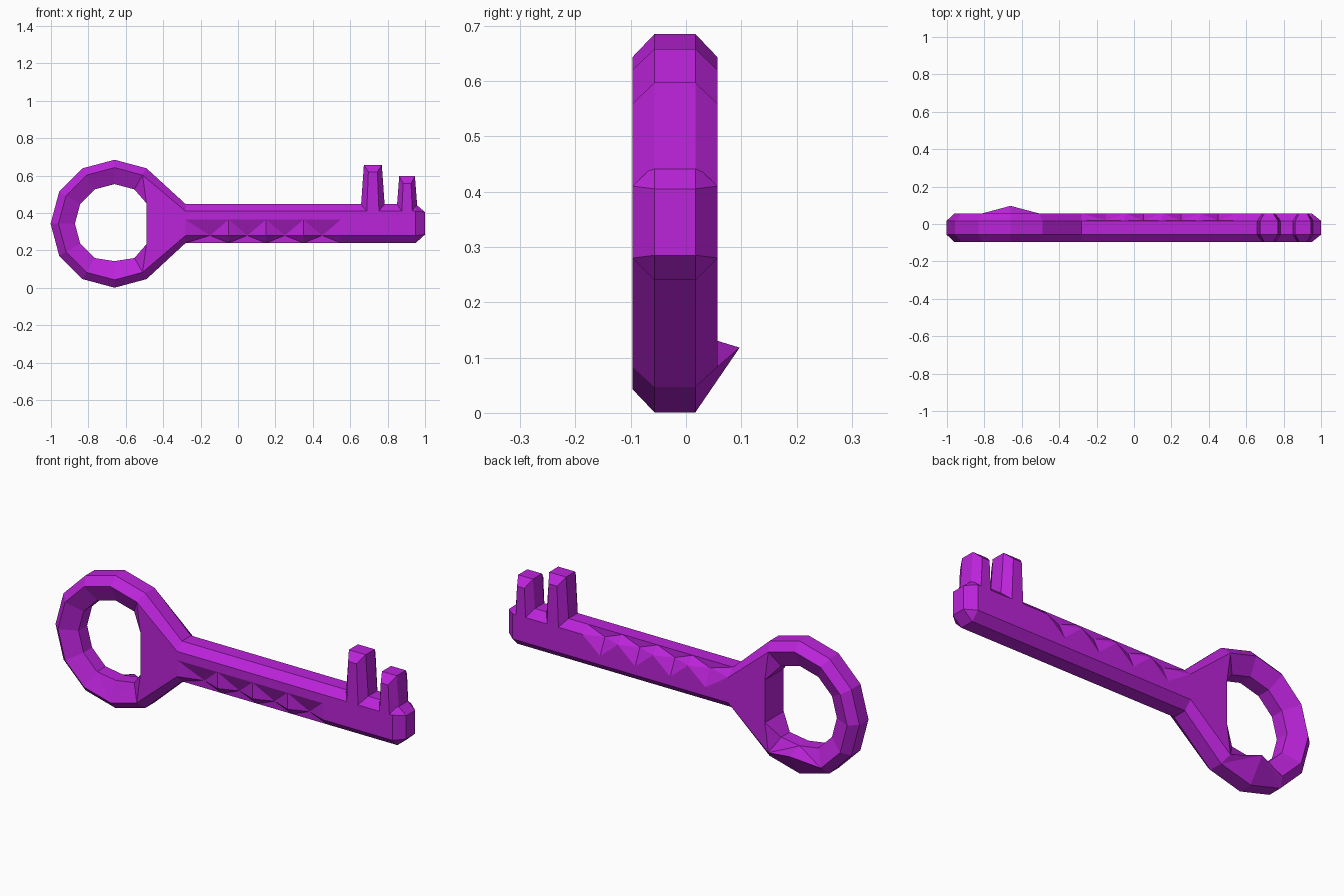
import bpy, bmesh, math

if "Cube" in bpy.data.objects:
    bpy.data.objects.remove(bpy.data.objects["Cube"])

YC = -0.02              # depth centre of the key body
HY, CY = 0.077, 0.037   # half depth, half depth of the flat outer band
CX, CZ = -0.66, 0.343   # ring centre

purple = bpy.data.materials.new("purple")
purple.diffuse_color = (0.50, 0.017, 0.70, 1)
purple.use_nodes = True
purple.node_tree.nodes["Principled BSDF"].inputs["Base Color"].default_value = purple.diffuse_color


def finish(bm, name):
    bmesh.ops.remove_doubles(bm, verts=bm.verts, dist=0.0005)
    bmesh.ops.recalc_face_normals(bm, faces=bm.faces)
    me = bpy.data.meshes.new(name)
    bm.to_mesh(me)
    bm.free()
    me.materials.append(purple)
    ob = bpy.data.objects.new(name, me)
    bpy.context.collection.objects.link(ob)


def loft(bm, loops):
    """Join successive closed loops, split into triangles."""
    n = len(loops[0])
    for k, (a, b) in enumerate(zip(loops, loops[1:])):
        for i in range(n):
            j = (i + 1) % n
            if k % 2:
                bm.faces.new((a[i], a[j], b[j]))
                bm.faces.new((a[i], b[j], b[i]))
            else:
                bm.faces.new((a[i], a[j], b[i]))
                bm.faces.new((a[j], b[j], b[i]))


bm = bmesh.new()


def vert(x, y, z):
    return bm.verts.new((x, YC + y, z))


def polar(r, y, a):
    return vert(CX + r * math.cos(a), y, CZ + r * math.sin(a))


# ring: six-sided section swept from 60 to 300 degrees
ring = []
for k in range(9):
    a = math.radians(60 + 30 * k)
    hole = 0.212 if k != 7 else 0.2
    back_r, back_y = (0.225, 0.117) if k == 7 else (0.30, HY)   # bump low on the back
    ring.append([polar(0.342, -CY, a), polar(0.30, -HY, a), polar(hole, -0.035, a),
                 polar(hole, 0.035, a), polar(back_r, back_y, a), polar(0.342, CY, a)])
loft(bm, ring)

# shaft: ten-sided section, with scoops along the lower front and upper back
xs = [-0.28, -0.15] + [-0.05 + 0.1 * k for k in range(7)] + [0.65, 0.95, 1.0]
shaft = []
for k, x in enumerate(xs):
    scoop = HY - 0.038 if k % 2 and k < 9 else HY
    pts = [(-CY, .448), (-HY, .41), (-HY, .365), (-scoop, .28), (-CY, .24),
           (CY, .24), (HY, .28), (HY, .325), (scoop, .41), (CY, .448)]
    if x == 1.0:   # chamfered tip
        pts = [(max(-CY, min(CY, y)), max(.285, min(.405, z))) for y, z in pts]
    shaft.append([vert(x, y, z) for y, z in pts])
# triangulate symmetrically so every second column makes a pyramid
for k, (a, b) in enumerate(zip(shaft, shaft[1:])):
    for i in range(10):
        j = (i + 1) % 10
        flip = (k % 2 == 0) if i in (2, 6) else (k % 2 == 1)
        if i == 7:
            flip = k % 2 == 1
        if i == 2:
            flip = k % 2 == 0
        if flip:
            bm.faces.new((a[i], a[j], b[j]))
            bm.faces.new((a[i], b[j], b[i]))
        else:
            bm.faces.new((a[i], a[j], b[i]))
            bm.faces.new((a[j], b[j], b[i]))
bm.faces.new(shaft[-1])

# web joining ring and shaft, with the flat end of the hole
top, low, root = ring[0], ring[8], shaft[0]
wall = {(s, u): vert(-0.49, s * HY, CZ + u * 0.11) for s in (-1, 1) for u in (-1, 1)}
for s, (ridge, hole) in ((-1, (1, 2)), (1, (4, 3))):
    up, mid, dn = (root[1], root[2], root[3]) if s < 0 else (root[8], root[7], root[6])
    wu, wd = wall[s, 1], wall[s, -1]
    for f in ((top[ridge], top[hole], wu), (top[ridge], wu, up), (wu, mid, up),
              (wu, wd, mid), (wd, dn, mid), (wd, low[ridge], dn),
              (low[ridge], wd, low[hole])):
        bm.faces.new(f)
bm.faces.new((wall[-1, 1], wall[1, 1], wall[1, -1], wall[-1, -1]))
bm.faces.new((top[2], top[3], wall[1, 1], wall[-1, 1]))
bm.faces.new((low[2], low[3], wall[1, -1], wall[-1, -1]))
for end, outs, ridges in ((top, (0, 9), (1, 8)), (low, (4, 5), (3, 6))):
    bm.faces.new((end[0], end[5], root[outs[1]], root[outs[0]]))
    bm.faces.new((end[0], end[1], root[ridges[0]], root[outs[0]]))
    bm.faces.new((end[5], end[4], root[ridges[1]], root[outs[1]]))
finish(bm, "key_body")


# teeth: tapered octagonal posts with a sloped front and back at the top
def tooth(name, x, base_w, top_w, height):
    global bm
    bm = bmesh.new()

    def octagon(w, zmid, zend):
        pts = [(w, -CY), (w, CY), (w * .5, HY), (-w * .5, HY),
               (-w, CY), (-w, -CY), (-w * .5, -HY), (w * .5, -HY)]
        return [vert(x + px, py, zmid if abs(py) < 0.05 else zend) for px, py in pts]
    base = octagon(base_w, 0.40, 0.40)
    cap = octagon(top_w, height, height - 0.038)
    for i in range(8):
        j = (i + 1) % 8
        bm.faces.new((base[i], base[j], cap[j], cap[i]))
    bm.faces.new((cap[0], cap[1], cap[4], cap[5]))
    bm.faces.new((cap[1], cap[2], cap[3], cap[4]))
    bm.faces.new((cap[5], cap[6], cap[7], cap[0]))
    bm.faces.new(base[::-1])
    finish(bm, name)


tooth("long_tooth", 0.721, 0.066, 0.048, 0.658)
tooth("short_tooth", 0.904, 0.057, 0.042, 0.597)
